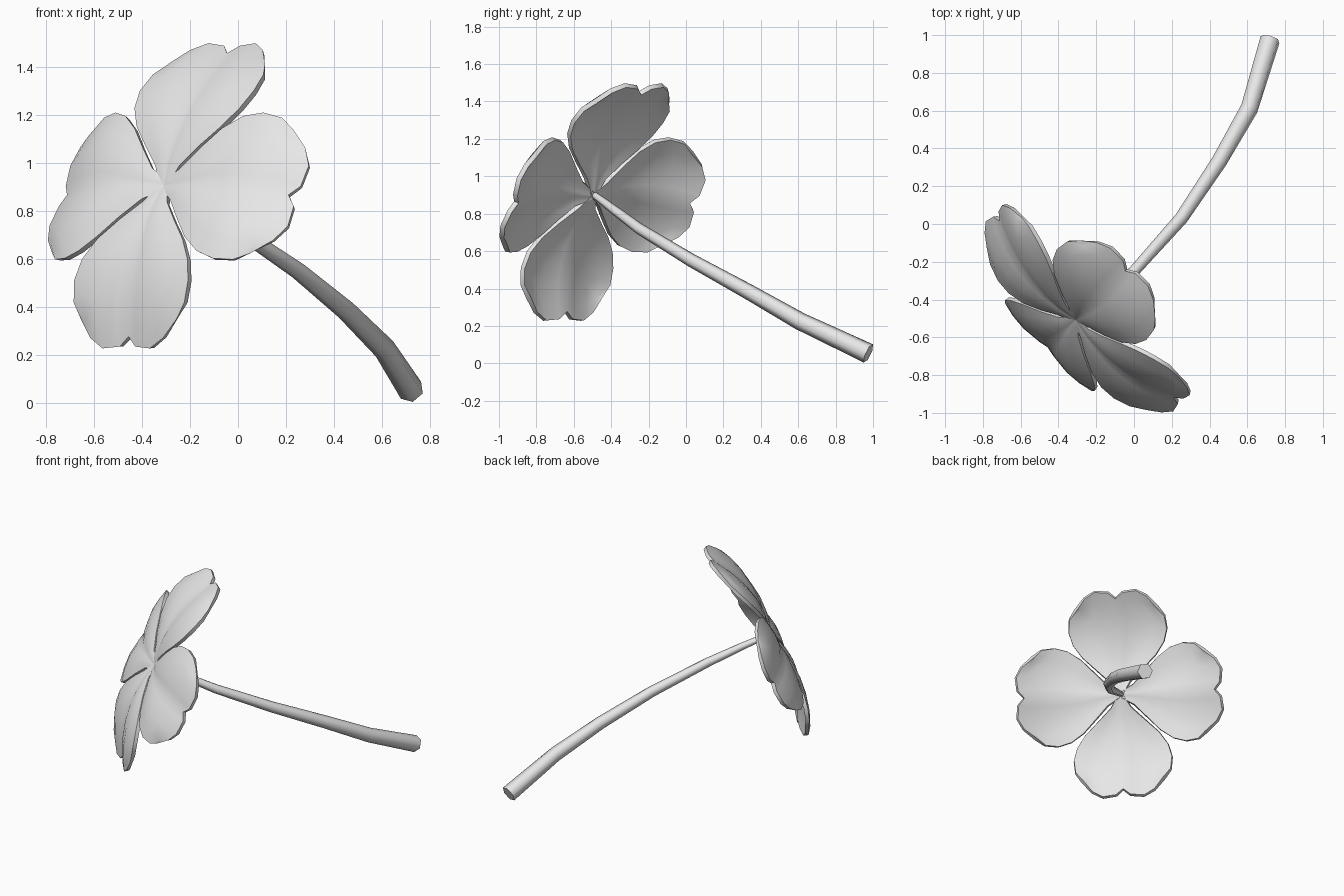
import bpy, math
from mathutils import Matrix, Vector

cube = bpy.data.objects.get("Cube")
if cube:
    bpy.data.objects.remove(cube, do_unlink=True)

grey = bpy.data.materials.new("light_grey")
grey.use_nodes = True
grey.diffuse_color = (0.8, 0.8, 0.8, 1)
grey.node_tree.nodes["Principled BSDF"].inputs["Base Color"].default_value = (0.8, 0.8, 0.8, 1)


def finish(obj, angle):
    """Bake modifiers or curve to mesh and smooth it, keeping edges sharp."""
    bpy.ops.object.select_all(action="DESELECT")
    obj.select_set(True)
    bpy.context.view_layer.objects.active = obj
    bpy.ops.object.convert(target="MESH")
    bpy.ops.object.shade_smooth_by_angle(angle=math.radians(angle))


def add_object(name, data, matrix=Matrix()):
    data.materials.append(grey)
    obj = bpy.data.objects.new(name, data)
    bpy.context.collection.objects.link(obj)
    obj.matrix_world = matrix
    return obj


# Petal outline: half width along its length, and reach across its width
ROWS = [(0, .02), (.15, .07), (.3, .16), (.45, .25), (.6, .31), (.75, .335), (.9, .325), (1, .28)]
HALF = [(.17, .69), (.5, .7), (.76, .66), (1, .58)]
COLUMNS = [(-t, r) for t, r in reversed(HALF)] + [(0, .65)] + HALF


def petal_mesh(name):
    verts, faces = [], []
    for s, width in ROWS:
        for t, reach in COLUMNS:
            v = s * reach
            # Blade arches back towards the tip; each half is gently domed
            dome = .025 * math.sin(math.pi * abs(t)) * width / .335
            verts.append((t * width, v, .28 * v - .64 * v * v + dome))
    n = len(COLUMNS)
    for row in range(len(ROWS) - 1):
        for col in range(n - 1):
            a = row * n + col
            faces.append((a, a + 1, a + n + 1, a + n))
    mesh = bpy.data.meshes.new(name)
    mesh.from_pydata(verts, [], faces)
    return mesh


# Flower head frame: sideways, up along the head, and facing direction
side = Vector((.7, -.71, 0)).normalized()
facing = side.cross(Vector((.32, .3, .9))).normalized()
up = facing.cross(side)
head = Matrix((side, up, facing)).transposed().to_4x4()
head.translation = (-.3, -.5, .9)

# Four equal petals around the centre
for k, place in enumerate(("top", "right", "bottom", "left")):
    name = place + "_petal"
    petal = add_object(name, petal_mesh(name), head @ Matrix.Rotation(k * math.pi / 2, 4, "Z"))
    solid = petal.modifiers.new("thickness", "SOLIDIFY")
    solid.thickness = .026
    solid.offset = 0
    finish(petal, 50)

# Curved six-sided stem, thicker towards its cut end
PATH = [(-.3, -.49, .9, .018), (-.17, -.39, .825, .024), (0, -.25, .72, .03),
        (.25, .03, .55, .036), (.45, .33, .385, .042), (.61, .61, .225, .048),
        (.72, .975, .053, .055)]
curve = bpy.data.curves.new("stem", "CURVE")
curve.dimensions = "3D"
curve.bevel_depth = 1
curve.bevel_resolution = 1
curve.use_fill_caps = True
spline = curve.splines.new("POLY")
spline.points.add(len(PATH) - 1)
for point, (x, y, z, radius) in zip(spline.points, PATH):
    point.co = (x, y, z, 1)
    point.radius = radius
finish(add_object("stem", curve), 65)
